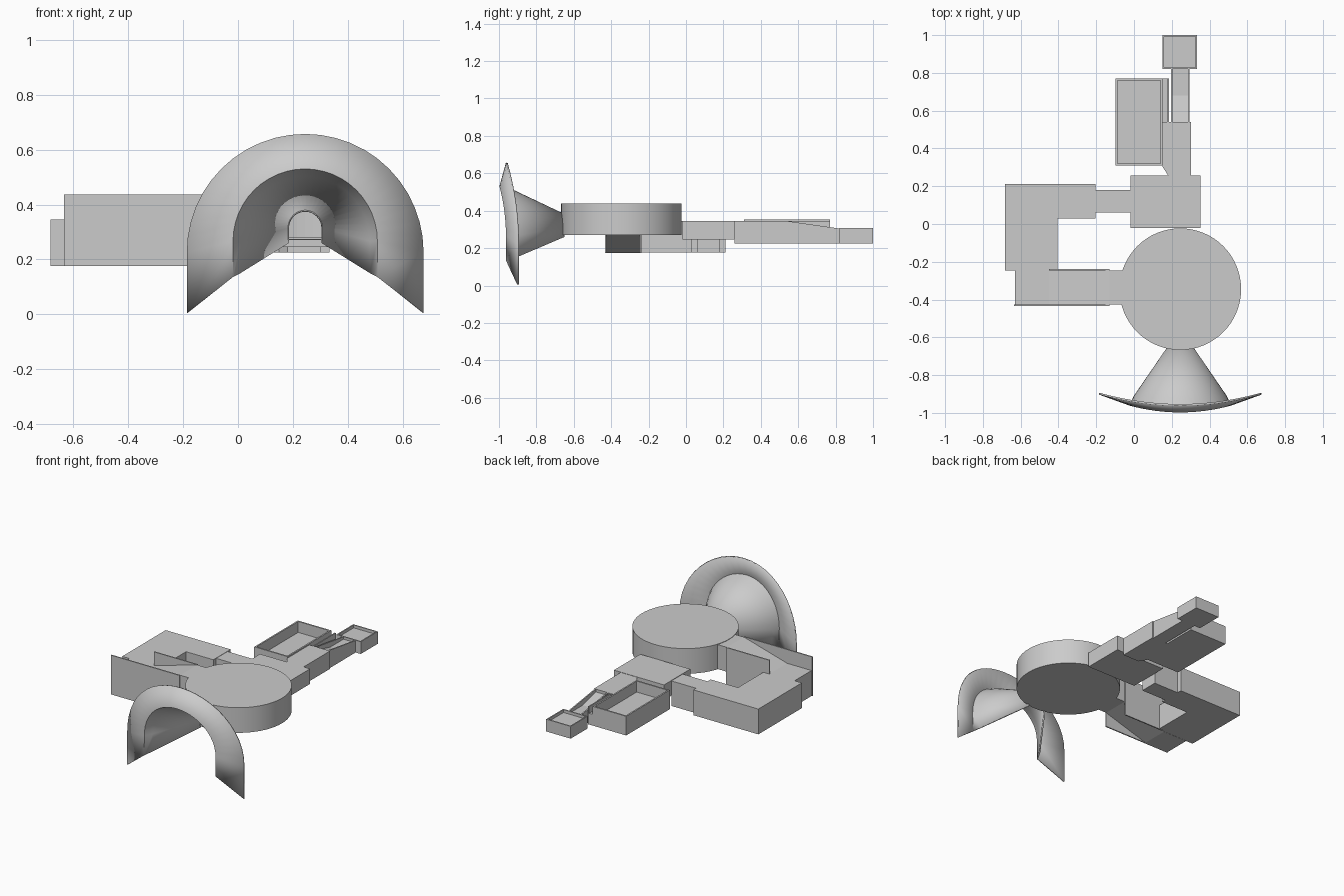
import bpy, bmesh, math

if "Cube" in bpy.data.objects:
    bpy.data.objects.remove(bpy.data.objects["Cube"])

def make(name, bm):
    bmesh.ops.recalc_face_normals(bm, faces=bm.faces[:])
    me = bpy.data.meshes.new(name)
    bm.to_mesh(me)
    bm.free()
    ob = bpy.data.objects.new(name, me)
    bpy.context.collection.objects.link(ob)
    return ob

def prism(name, pts, lo, hi, axis='z'):
    """Extrude a 2D outline along one axis between lo and hi."""
    place = {'x': lambda a, b, t: (t, a, b),
             'y': lambda a, b, t: (a, t, b),
             'z': lambda a, b, t: (a, b, t)}[axis]
    bm = bmesh.new()
    low = [bm.verts.new(place(a, b, lo)) for a, b in pts]
    top = [bm.verts.new(place(a, b, hi)) for a, b in pts]
    bm.faces.new(low)
    bm.faces.new(top)
    n = len(pts)
    for i in range(n):
        j = (i + 1) % n
        bm.faces.new((low[i], low[j], top[j], top[i]))
    return make(name, bm)

def box(name, x0, x1, y0, y1, z0, z1):
    return prism(name, [(x0, y0), (x1, y0), (x1, y1), (x0, y1)], z0, z1)

def rim(name, x0, x1, y0, y1, z0, z1, t):
    """Four thin walls around a rectangle."""
    box(name + "_west", x0, x0 + t, y0, y1, z0, z1)
    box(name + "_east", x1 - t, x1, y0, y1, z0, z1)
    box(name + "_south", x0 + t, x1 - t, y0, y0 + t, z0, z1)
    box(name + "_north", x0 + t, x1 - t, y1 - t, y1, z0, z1)

def circle(r, n=64):
    return [(CX + r * math.cos(2 * math.pi * i / n),
             CY + r * math.sin(2 * math.pi * i / n)) for i in range(n)]

def arch(r, zc, zb, n=24):
    arc = [(-r * math.cos(math.pi * i / n), zc + r * math.sin(math.pi * i / n))
           for i in range(n + 1)]
    return [(-r, zb)] + arc + [(r, zb)]

def smooth(ob):
    bpy.ops.object.select_all(action='DESELECT')
    ob.select_set(True)
    bpy.context.view_layer.objects.active = ob
    bpy.ops.object.shade_smooth_by_angle(angle=math.radians(30))

CX, CY = 0.245, -0.345

# Round hall: hollow drum with an arched front doorway
drum = prism("round_hall", circle(0.322), 0.27, 0.438)
cavity = prism("hall_cavity_cutter", circle(0.312), 0.28, 0.428)
door = prism("hall_door_cutter", [(CX + a, z) for a, z in arch(0.06, 0.315, 0.275)],
             -0.75, -0.55, 'y')
for cutter in (cavity, door):
    m = drum.modifiers.new("cut", 'BOOLEAN')
    m.operation, m.object, m.solver = 'DIFFERENCE', cutter, 'EXACT'
    cutter.hide_render = True
    cutter.hide_set(True)
smooth(drum)

# Entrance horn: curved arched flange, stepped rim and tapering funnel
sections = [(0.430, 0.226, 0.005, -0.958, 0.060),
            (0.265, 0.267, 0.135, -0.993, 0.035),
            (0.240, 0.267, 0.150, -0.925, 0.015),
            (0.063, 0.315, 0.260, -0.652, 0.0)]
bm = bmesh.new()
rows = [[bm.verts.new((CX + a, y0 + dy * (a / r) ** 2, z)) for a, z in arch(r, zc, zb)]
        for r, zc, zb, y0, dy in sections]
for ra, rb in zip(rows, rows[1:]):
    for i in range(len(ra) - 1):
        bm.faces.new((ra[i], ra[i + 1], rb[i + 1], rb[i]))
horn = make("entrance_horn", bm)
m = horn.modifiers.new("thickness", 'SOLIDIFY')
m.thickness, m.offset = 0.01, 0
smooth(horn)

# West ramp: sloping passage between tall side walls
prism("west_ramp", [(-0.63, 0.175), (-0.45, 0.175), (-0.13, 0.272), (-0.05, 0.272),
                    (-0.05, 0.435), (-0.13, 0.435), (-0.45, 0.345), (-0.63, 0.345)],
      -0.425, -0.245, 'y')
box("ramp_south_wall", -0.635, -0.13, -0.433, -0.425, 0.175, 0.437)
box("ramp_north_wall", -0.45, -0.13, -0.245, -0.237, 0.175, 0.437)

# West wing: L-shaped block and its link to the north room
prism("west_wing", [(-0.683, -0.247), (-0.405, -0.247), (-0.405, 0.03), (-0.203, 0.03),
                    (-0.203, 0.212), (-0.683, 0.212)], 0.176, 0.345)
box("wing_link", -0.203, -0.018, 0.06, 0.18, 0.176, 0.343)

# North room and the narrower hall behind it
box("north_room", -0.018, 0.352, -0.02, 0.258, 0.245, 0.346)
prism("back_hall", [(0.18, 0.258), (0.302, 0.258), (0.302, 0.54), (0.15, 0.54),
                    (0.15, 0.305)], 0.225, 0.344)

# Rear passage: roof drops between two wedge walls
prism("rear_passage", [(0.54, 0.225), (0.82, 0.225), (0.82, 0.29), (0.68, 0.29),
                       (0.54, 0.325)], 0.205, 0.287, 'x')
for side, x in (("west", 0.197), ("east", 0.287)):
    prism("passage_wall_" + side, [(0.54, 0.225), (0.82, 0.225), (0.82, 0.305), (0.54, 0.345)],
          x, x + 0.008, 'x')

# End room with a raised rim
box("end_room", 0.16, 0.325, 0.828, 0.992, 0.225, 0.288)
rim("end_room_rim", 0.152, 0.333, 0.82, 1.0, 0.225, 0.307, 0.008)

# Open tray room with a raised rim and side ledge
box("tray_floor", -0.088, 0.14, 0.318, 0.762, 0.225, 0.28)
rim("tray_rim", -0.097, 0.15, 0.31, 0.77, 0.225, 0.353, 0.01)
box("tray_ledge", 0.15, 0.176, 0.54, 0.77, 0.225, 0.30)
box("tray_ledge_wall", 0.176, 0.184, 0.54, 0.77, 0.225, 0.345)
